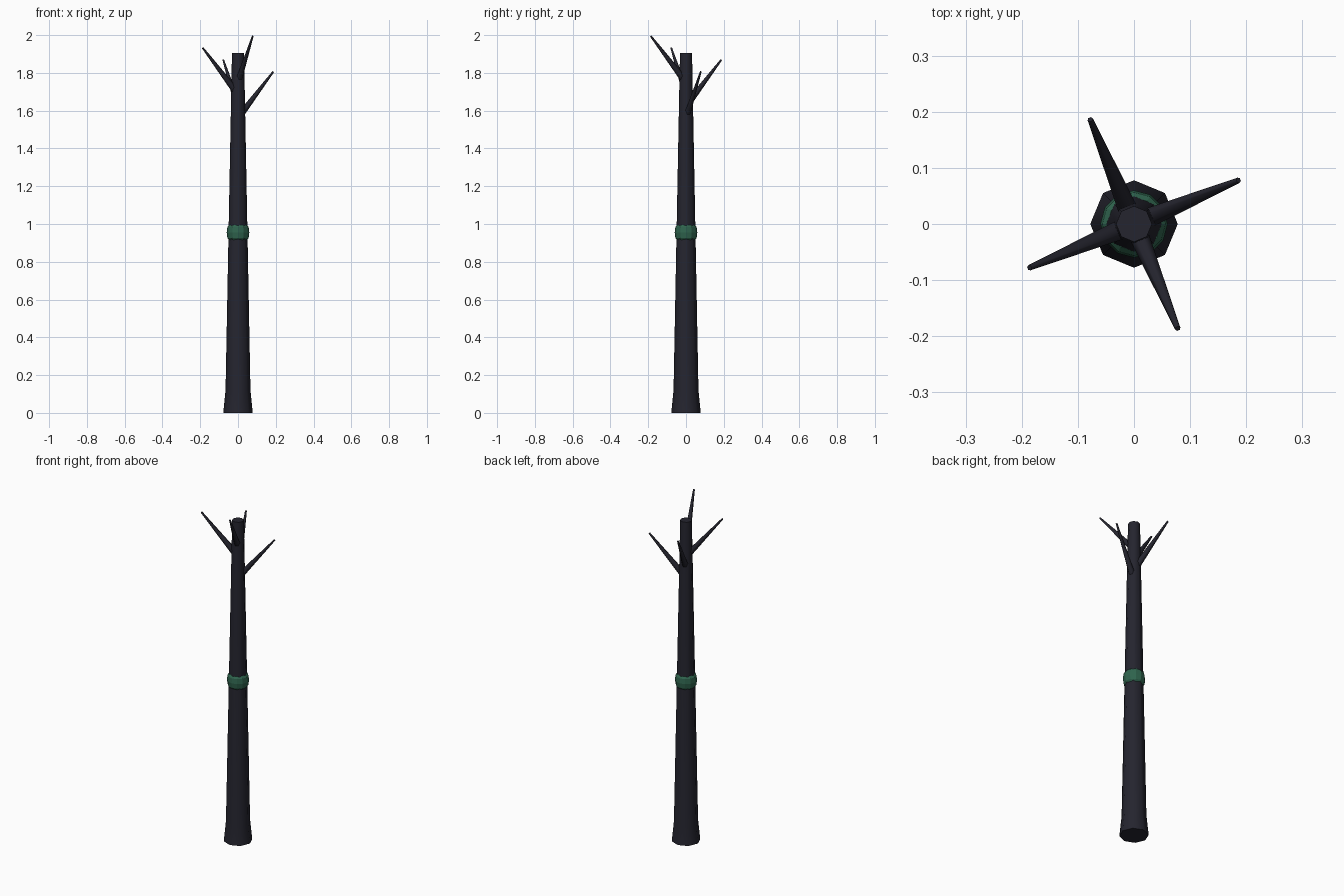
import bpy, bmesh, math
from mathutils import Vector

cube = bpy.data.objects.get("Cube")
if cube:
    bpy.data.objects.remove(cube)


def material(name, rgb):
    m = bpy.data.materials.new(name)
    m.use_nodes = True
    m.diffuse_color = (*rgb, 1)
    m.node_tree.nodes["Principled BSDF"].inputs["Base Color"].default_value = (*rgb, 1)
    return m


bark = material("dark bark", (0.018, 0.018, 0.028))
moss = material("moss green", (0.028, 0.125, 0.075))


def lathe(name, profile, sides, mat, closed=False):
    """Revolve (radius, height) points about z, either capped or closed as a ring."""
    bm = bmesh.new()
    rings = []
    for r, z in profile:
        angles = [math.tau * i / sides for i in range(sides)]
        rings.append([bm.verts.new((r * math.cos(a), r * math.sin(a), z)) for a in angles])
    pairs = list(zip(rings, rings[1:]))
    if closed:
        pairs.append((rings[-1], rings[0]))
    else:
        bm.faces.new(rings[0][::-1])
        bm.faces.new(rings[-1])
    for low, high in pairs:
        for i in range(sides):
            j = (i + 1) % sides
            bm.faces.new((low[i], low[j], high[j], high[i]))
    bmesh.ops.recalc_face_normals(bm, faces=bm.faces)
    mesh = bpy.data.meshes.new(name)
    bm.to_mesh(mesh)
    bm.free()
    mesh.materials.append(mat)
    obj = bpy.data.objects.new(name, mesh)
    bpy.context.collection.objects.link(obj)
    return obj


def smooth(obj):
    bpy.ops.object.select_all(action="DESELECT")
    obj.select_set(True)
    bpy.context.view_layer.objects.active = obj
    bpy.ops.object.shade_smooth_by_angle(angle=math.radians(62))


# Tapered eight-sided trunk with a flared foot
smooth(lathe("trunk", [(0.078, 0), (0.066, 0.12), (0.032, 1.905)], 8, bark))

# Faceted moss band around the middle
band = [(0.047 + 0.013 * math.cos(math.tau * k / 8),
         0.955 + 0.04 * math.sin(math.tau * k / 8)) for k in range(8)]
lathe("moss_band", band, 12, moss, closed=True)

# Four bare branches, each a quarter turn on and a little higher
for k in range(4):
    turn = math.radians(22.7) + k * math.pi / 2
    out = Vector((math.cos(turn), math.sin(turn), 0))
    tip = out * 0.202 + Vector((0, 0, 1.806 + 0.063 * k))
    base = out * 0.02 + Vector((0, 0, 1.585 + 0.063 * k))
    axis = tip - base
    branch = lathe(f"branch_{k + 1}", [(0.018, 0), (0.005, axis.length)], 6, bark)
    branch.location = base
    branch.rotation_euler = axis.to_track_quat("Z", "Y").to_euler()
    smooth(branch)
